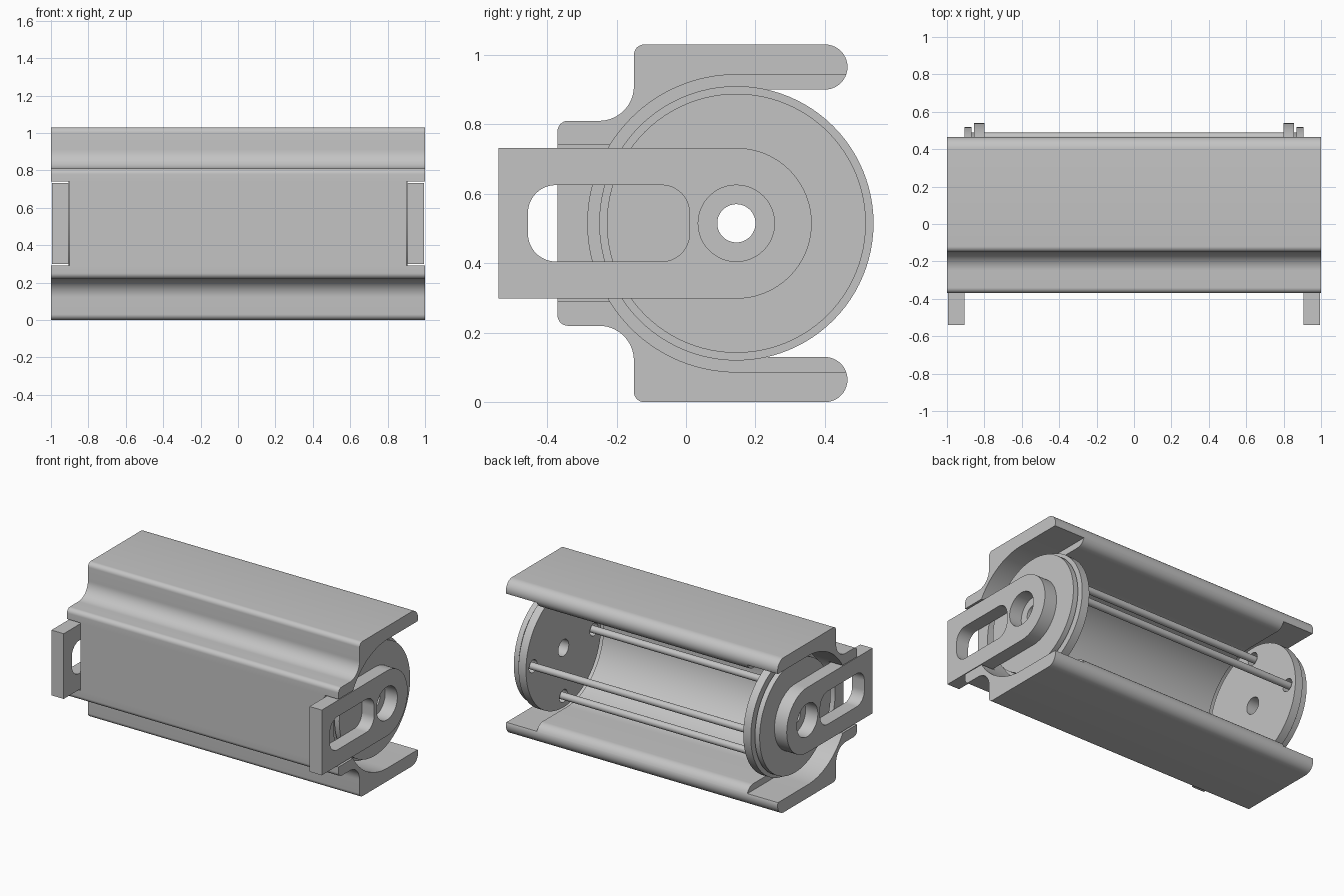
import bpy, bmesh, math

if "Cube" in bpy.data.objects:
    bpy.data.objects.remove(bpy.data.objects["Cube"])

CY, CZ = 0.145, 0.515          # axis of the roller
grey = bpy.data.materials.new("plain grey")
grey.diffuse_color = (0.55, 0.55, 0.55, 1)
grey.use_nodes = True
grey.node_tree.nodes["Principled BSDF"].inputs["Base Color"].default_value = grey.diffuse_color


def arc(cy, cz, r, a0, a1, n=12):
    return [(cy + r * math.cos(math.radians(a0 + (a1 - a0) * i / n)),
             cz + r * math.sin(math.radians(a0 + (a1 - a0) * i / n))) for i in range(n + 1)]


def circle(cy, cz, r, n=48):
    return arc(cy, cz, r, 0, 360, n)[:-1]


def finish(name, bm):
    bmesh.ops.remove_doubles(bm, verts=bm.verts, dist=1e-5)
    bmesh.ops.recalc_face_normals(bm, faces=bm.faces)
    me = bpy.data.meshes.new(name)
    bm.to_mesh(me)
    bm.free()
    me.materials.append(grey)
    ob = bpy.data.objects.new(name, me)
    bpy.context.collection.objects.link(ob)
    return ob


def prism(name, loop, xa, xb):
    """Extrude a (y, z) outline from xa to xb."""
    bm = bmesh.new()
    face = bm.faces.new([bm.verts.new((xa, y, z)) for y, z in loop])
    ext = bmesh.ops.extrude_face_region(bm, geom=[face], use_keep_orig=True)
    for v in ext["geom"]:
        if isinstance(v, bmesh.types.BMVert):
            v.co.x = xb
    return finish(name, bm)


def lathe(name, ring, n=96):
    """Turn a closed (x, radius) outline about the roller axis."""
    bm = bmesh.new()
    rows = []
    for k in range(n):
        a = 2 * math.pi * k / n
        rows.append([bm.verts.new((x, CY + r * math.cos(a), CZ + r * math.sin(a))) for x, r in ring])
    m = len(ring)
    for k in range(n):
        p, q = rows[k], rows[(k + 1) % n]
        for i in range(m):
            j = (i + 1) % m
            bm.faces.new((p[i], p[j], q[j], q[i]))
    return finish(name, bm)


def select(ob):
    bpy.ops.object.select_all(action='DESELECT')
    ob.select_set(True)
    bpy.context.view_layer.objects.active = ob


def cut(ob, cutter):
    cutter.hide_render = True
    mod = ob.modifiers.new("cut", 'BOOLEAN')
    mod.operation, mod.solver, mod.object = 'DIFFERENCE', 'EXACT', cutter
    select(ob)
    bpy.ops.object.modifier_apply(modifier=mod.name)
    bpy.data.objects.remove(cutter)


def smooth(ob):
    select(ob)
    bpy.ops.object.shade_smooth_by_angle(angle=math.radians(30))


# housing: upper half of the section, mirrored about the roller axis
upper = (arc(CY, CZ, 0.385, 180, 90, 32)
         + arc(0.40, 0.965, 0.065, -90, 90, 20)
         + arc(-0.12, 1.00, 0.03, 90, 180, 8)
         + arc(-0.25, 0.91, 0.10, 0, -90, 14)
         + arc(-0.34, 0.78, 0.03, 90, 180, 8))
lower = [(y, 2 * CZ - z) for y, z in reversed(upper)][:-1]
housing = prism("housing", upper + lower, -1, 1)

# wider end pockets and front notches for the brackets
pocket = [(1.0, CZ - 0.428)] + arc(CY, CZ, 0.428, 270, 90, 64) + [(1.0, CZ + 0.428)]
notch = [(-0.6, 0.29), (0.0, 0.29), (0.0, 0.74), (-0.6, 0.74)]
for s in (1, -1):
    cut(housing, prism("pocket_cutter", pocket, s * 0.775, s * 1.1))
    cut(housing, prism("notch_cutter", notch, s * 0.90, s * 1.1))
smooth(housing)

rod_spots = [(CY + 0.32 * math.cos(k * math.pi / 2), CZ + 0.32 * math.sin(k * math.pi / 2))
             for k in range(4)]

# tie rods between the end discs
for k, (y, z) in enumerate(rod_spots):
    smooth(prism(f"tie_rod_{k + 1}", circle(y, z, 0.023, 24), -0.852, 0.852))

bracket_outline = [(-0.54, CZ - 0.217)] + arc(CY, CZ, 0.217, -90, 90, 48) + [(-0.54, CZ + 0.217)]
slot = (arc(-0.07, 0.545, 0.08, 0, 90) + arc(-0.375, 0.545, 0.08, 90, 180)
        + arc(-0.375, 0.485, 0.08, 180, 270) + arc(-0.07, 0.485, 0.08, 270, 360))

for s, side in ((1, "right"), (-1, "left")):
    # grooved end disc with a bore and rod sockets
    ring = [(0.80, 0.055), (0.80, 0.395), (0.855, 0.395), (0.855, 0.345),
            (0.87, 0.345), (0.87, 0.373), (0.905, 0.373), (0.905, 0.055)]
    disc = lathe(f"end_disc_{side}", [(s * x, r) for x, r in ring])
    for y, z in rod_spots:
        cut(disc, prism("socket_cutter", circle(y, z, 0.042, 32), s * 0.78, s * 0.85))
    smooth(disc)

    # mounting bracket with a long slot and a round hole
    bracket = prism(f"bracket_{side}", bracket_outline, s * 0.905, s * 0.995)
    cut(bracket, prism("slot_cutter", slot, s * 0.85, s * 1.1))
    cut(bracket, prism("hole_cutter", circle(CY, CZ, 0.11), s * 0.85, s * 1.1))
    smooth(bracket)
